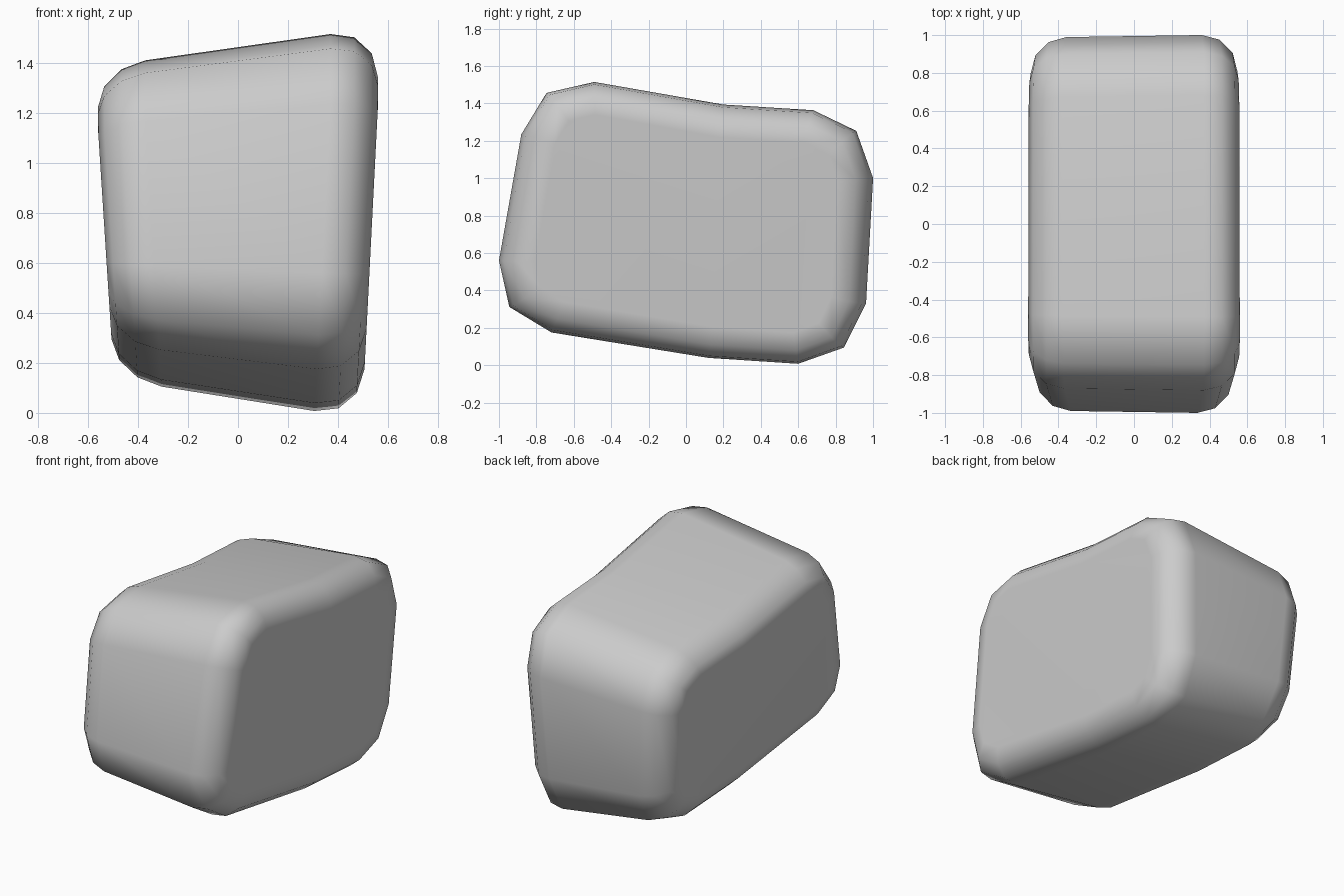
import bpy, bmesh, math
from mathutils import Vector

if "Cube" in bpy.data.objects:
    bpy.data.objects.remove(bpy.data.objects["Cube"])

# Side outline of the stone block as (y, z), counter-clockwise seen from +x
OUTLINE = [(-1, .56), (-.945, .31), (-.72, .172), (.12, .034), (.6, .002), (.845, .09),
           (.963, .33), (1, 1.0), (.91, 1.25), (.68, 1.36), (.2, 1.39),
           (-.49, 1.51), (-.745, 1.452), (-.88, 1.232)]
R = 0.19  # edge rounding radius


def inset(points, d):
    """Move every outline edge inward by d."""
    pts = [Vector(p) for p in points]
    out = []
    for i, p in enumerate(pts):
        a = (p - pts[i - 1]).normalized()
        b = (pts[(i + 1) % len(pts)] - p).normalized()
        na, nb = Vector((-a.y, a.x)), Vector((-b.y, b.x))
        out.append(p + (na + nb) * d / (1 + na.dot(nb)))
    return out


def place(side, angle, p):
    """Put an outline point in space with taper and left-right tilt."""
    y, z = p
    w = 0.56 - 0.053 * max(0, 1.22 - z)
    x = side * (w - R + R * math.sin(angle))
    t = (z - 0.75) / 0.75
    z += (0.14 if t > 0 else 0.16) * (x - 0.34) * t
    y *= 1 + 0.015 * (x - 0.34)
    return x, y, z


# Rings from the left face to the right face
bm = bmesh.new()
angles = [math.radians(a) for a in (0, 30, 60, 90)]
stations = [(-1, a) for a in reversed(angles)] + [(1, a) for a in angles]
rings = [[bm.verts.new(place(s, a, p)) for p in inset(OUTLINE, R * (1 - math.cos(a)))]
         for s, a in stations]
n = len(OUTLINE)
for r0, r1 in zip(rings, rings[1:]):
    for i in range(n):
        j = (i + 1) % n
        bm.faces.new((r0[i], r0[j], r1[j], r1[i]))
bm.faces.new(rings[0])
bm.faces.new(rings[-1])
bmesh.ops.recalc_face_normals(bm, faces=bm.faces)
for f in bm.faces:
    f.smooth = True

mesh = bpy.data.meshes.new("stone_block")
bm.to_mesh(mesh)
bm.free()
block = bpy.data.objects.new("stone_block", mesh)
bpy.context.collection.objects.link(block)

# Keep the broad faces flat in shading
mod = block.modifiers.new("weighted_normals", 'WEIGHTED_NORMAL')
mod.keep_sharp = True
